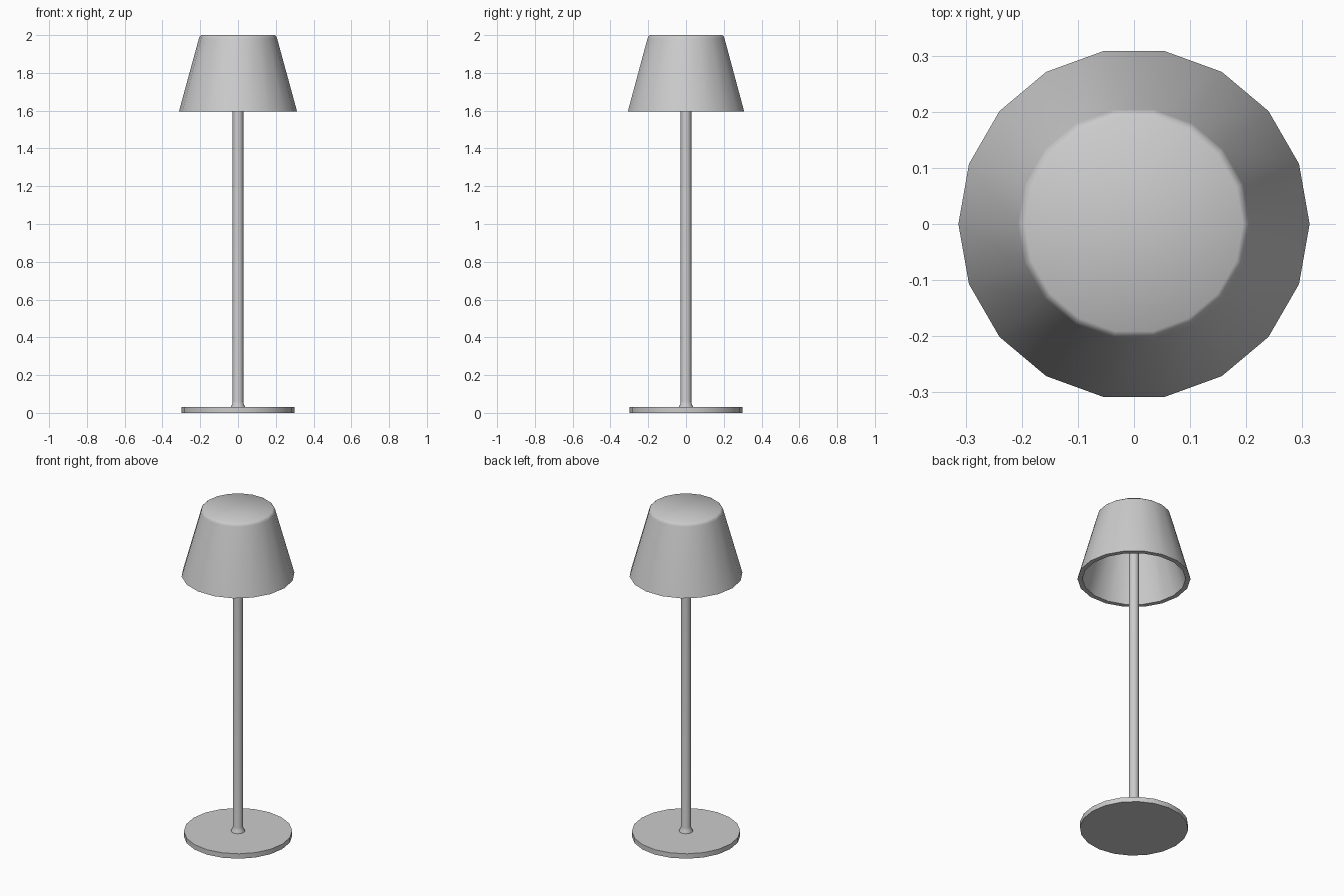
import bpy, bmesh, math
from mathutils import Matrix, Vector

if "Cube" in bpy.data.objects:
    bpy.data.objects.remove(bpy.data.objects["Cube"])


def lathe(name, profile, sides, turn=0.0, angle=30):
    """Revolve an (r, z) profile around z; r = 0 makes a pole point."""
    bm = bmesh.new()
    rings = []
    for r, z in profile:
        if r == 0:
            rings.append([bm.verts.new((0, 0, z))] * sides)
        else:
            rings.append([bm.verts.new((r * math.cos(turn + i * math.tau / sides),
                                        r * math.sin(turn + i * math.tau / sides), z))
                          for i in range(sides)])
    for a, b in zip(rings, rings[1:]):
        for i in range(sides):
            j = (i + 1) % sides
            bm.faces.new(list(dict.fromkeys((a[i], a[j], b[j], b[i]))))
    bmesh.ops.recalc_face_normals(bm, faces=bm.faces)
    mesh = bpy.data.meshes.new(name)
    bm.to_mesh(mesh)
    bm.free()
    ob = bpy.data.objects.new(name, mesh)
    bpy.context.collection.objects.link(ob)
    bpy.ops.object.select_all(action='DESELECT')
    ob.select_set(True)
    bpy.context.view_layer.objects.active = ob
    bpy.ops.object.shade_smooth_by_angle(angle=math.radians(angle))
    return ob


# Round foot plate
lathe("base", [(0, 0), (0.3, 0), (0.3, 0.03), (0, 0.03)], 20)

# Thin pole with a small flare where it meets the plate
lathe("stem", [(0, 0.025), (0.039, 0.025), (0.038, 0.034), (0.031, 0.045),
               (0.028, 0.06), (0.028, 1.975), (0, 1.975)], 12, angle=50)

# Hollow tapered shade with wall thickness and softened top edge
lathe("shade", [(0, 1.97), (0.178, 1.97), (0.286, 1.595), (0.313, 1.595),
                (0.207, 1.982), (0.203, 1.993), (0.194, 2.0), (0, 2.0)], 18, angle=50)
